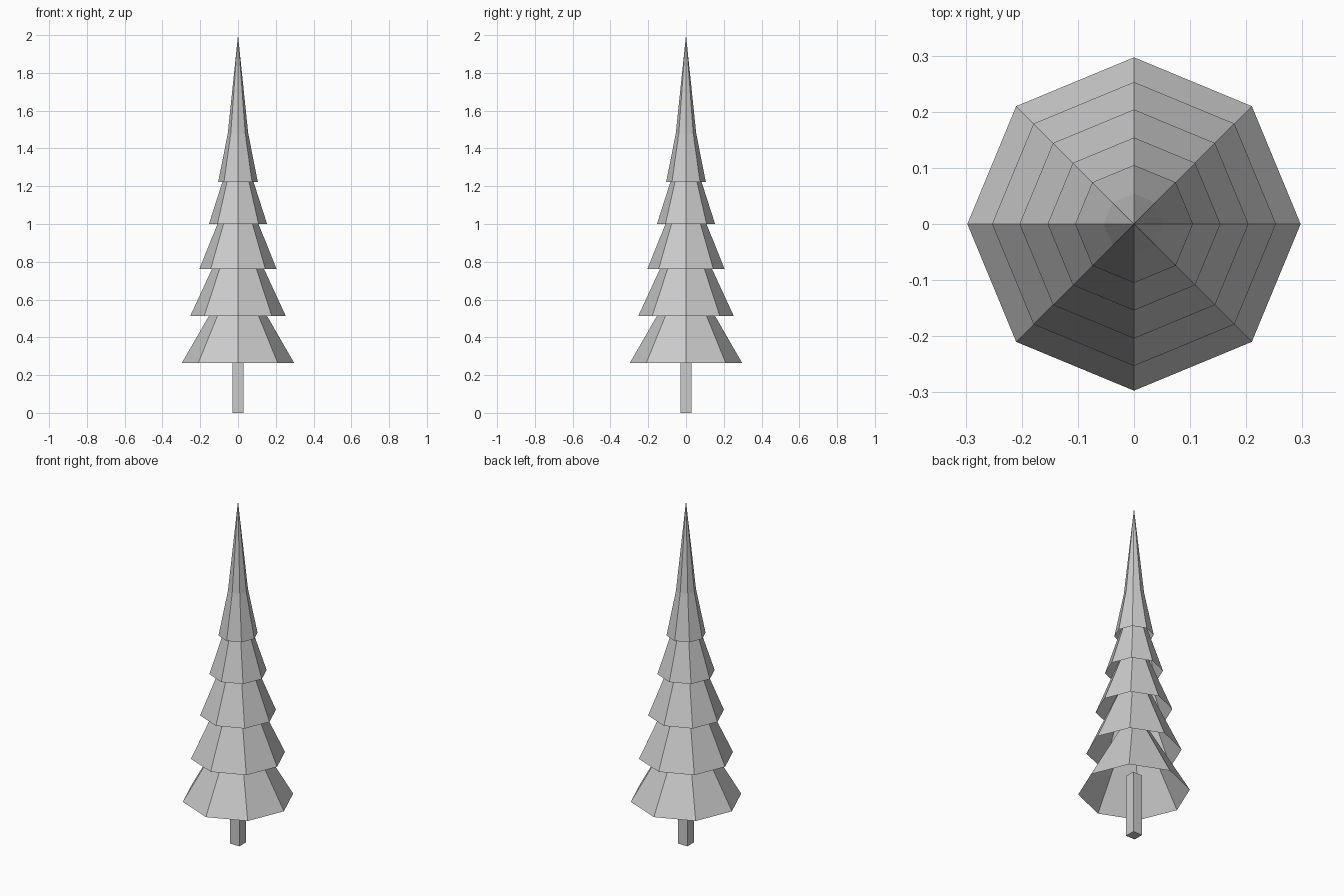
import bpy
import bmesh
from math import cos, sin, tau

cube = bpy.data.objects.get("Cube")
if cube:
    bpy.data.objects.remove(cube, do_unlink=True)

SIDES = 8

grey = bpy.data.materials.new("plain_grey")
grey.use_nodes = True
colour = (0.6, 0.6, 0.6, 1)
grey.diffuse_color = colour
grey.node_tree.nodes["Principled BSDF"].inputs["Base Color"].default_value = colour


def finish(name, bm):
    bmesh.ops.recalc_face_normals(bm, faces=bm.faces)
    mesh = bpy.data.meshes.new(name)
    bm.to_mesh(mesh)
    bm.free()
    mesh.materials.append(grey)
    obj = bpy.data.objects.new(name, mesh)
    bpy.context.collection.objects.link(obj)
    return obj


def skirt(name, rings, tip):
    """Hollow eight-sided cone: (radius, height) rings closed by a tip, open below."""
    bm = bmesh.new()
    loops = []
    for radius, z in rings:
        loops.append([bm.verts.new((radius * cos(tau * i / SIDES),
                                    radius * sin(tau * i / SIDES), z))
                      for i in range(SIDES)])
    top = bm.verts.new((0, 0, tip))
    for i in range(SIDES):
        j = (i + 1) % SIDES
        for low, high in zip(loops, loops[1:]):
            bm.faces.new((low[i], low[j], high[j], high[i]))
        bm.faces.new((loops[-1][i], loops[-1][j], top))
    return finish(name, bm)


# Branch tiers, from the widest up to the slender spire
skirt("branch_tier_1", [(0.297, 0.265)], 0.78)
skirt("branch_tier_2", [(0.253, 0.513)], 1.06)
skirt("branch_tier_3", [(0.204, 0.763)], 1.27)
skirt("branch_tier_4", [(0.154, 1.0)], 1.48)
skirt("branch_spire", [(0.105, 1.222), (0.054, 1.48)], 2.0)

# Square trunk, reaching a little way inside the lowest tier
bm = bmesh.new()
bmesh.ops.create_cube(bm, size=1)
for v in bm.verts:
    v.co = (v.co.x * 0.06, v.co.y * 0.06, (v.co.z + 0.5) * 0.365)
finish("trunk", bm)
